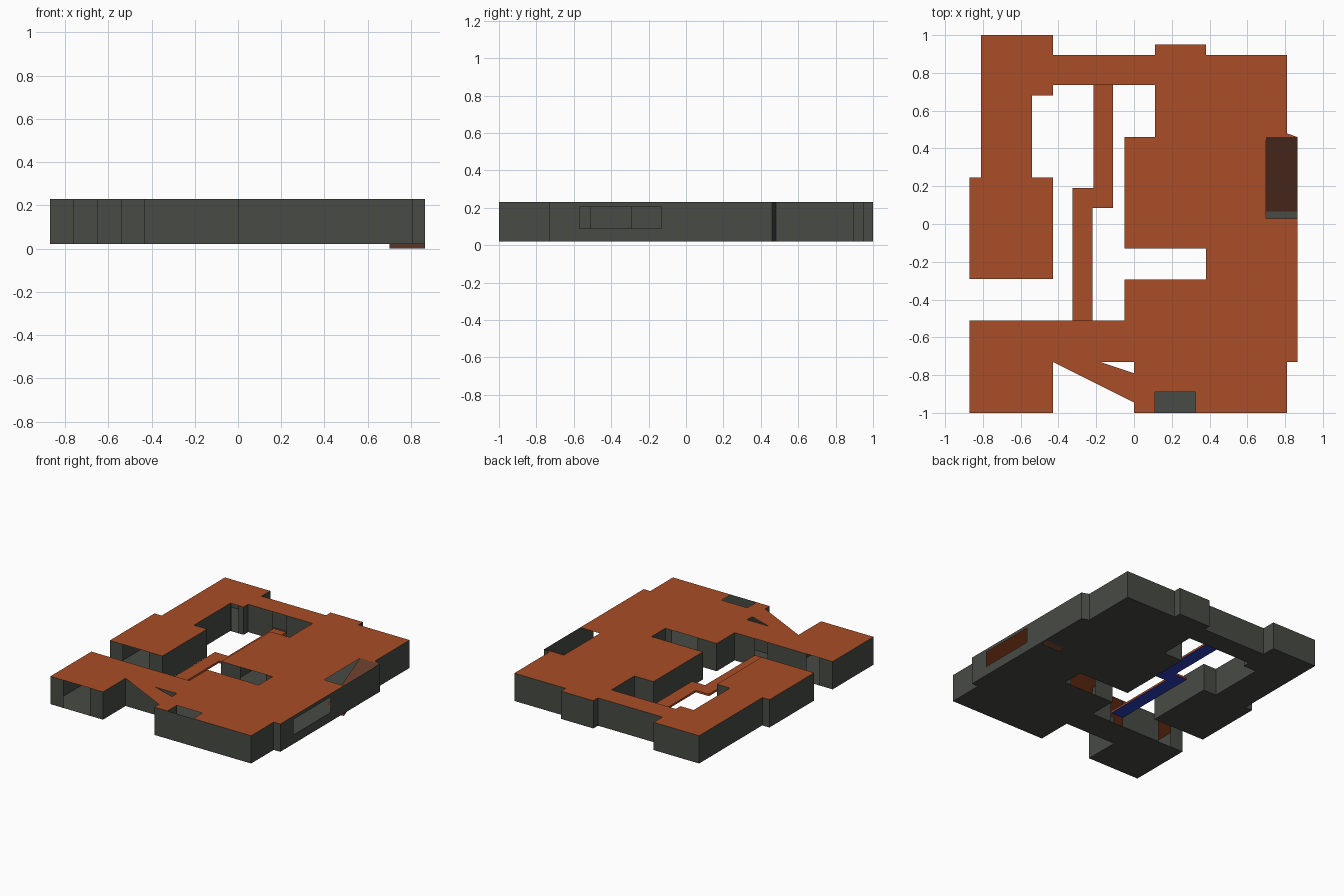
import bpy
from mathutils import Vector

if "Cube" in bpy.data.objects:
    bpy.data.objects.remove(bpy.data.objects["Cube"])

FLOOR, ROOF = 0.02, 0.23


def material(name, rgb):
    m = bpy.data.materials.new(name)
    m.diffuse_color = (*rgb, 1)
    m.use_nodes = True
    m.node_tree.nodes["Principled BSDF"].inputs["Base Color"].default_value = m.diffuse_color
    return m


ORANGE = material("orange_roof", (0.40, 0.075, 0.02))
DARK = material("dark_wall", (0.065, 0.07, 0.058))
BLUE = material("blue_underside", (0.02, 0.05, 0.50))
BROWN = material("brown_ramp", (0.12, 0.04, 0.02))


def make(name, verts, faces, mats, slots=None):
    me = bpy.data.meshes.new(name)
    me.from_pydata(verts, [], faces)
    for m in mats:
        me.materials.append(m)
    for p, s in zip(me.polygons, slots or [0] * len(faces)):
        p.material_index = s
    ob = bpy.data.objects.new(name, me)
    bpy.context.collection.objects.link(ob)
    return ob


def sheet(name, pts, z, mat, down=False):
    idx = list(range(len(pts)))
    return make(name, [(x, y, z) for x, y in pts], [idx[::-1] if down else idx], [mat])


# Floor plan, counter-clockwise
plan = [(-.87, -1), (-.43, -1), (-.43, -.73), (0, -.73), (0, -1), (.81, -1),
        (.81, -.73), (.865, -.73), (.865, .46), (.81, .48), (.81, .895), (.38, .895),
        (.38, .95), (.11, .95), (.11, .895), (-.43, .895), (-.43, 1), (-.81, 1),
        (-.81, .245), (-.87, .245), (-.87, -.29), (-.43, -.29), (-.43, .245),
        (-.54, .245), (-.54, .68), (-.43, .68), (-.43, .735), (.11, .735), (.11, .46),
        (-.05, .46), (-.05, -.13), (.38, -.13), (.38, -.295), (-.05, -.295),
        (-.05, -.51), (-.87, -.51)]

sheet("floor", plan, FLOOR, DARK, down=True)

# Roof: same plan with notches for the hatch and the ramp well
roof = []
for p in plan:
    roof.append(p)
    if p == (0, -1):
        roof += [(.11, -1), (.11, -.89), (.325, -.89), (.325, -1)]
    if p == (.865, -.73):
        roof += [(.865, .03), (.70, .03), (.70, .46)]
sheet("roof", roof, ROOF, ORANGE)
sheet("roof_flap", [(-.43, -.73), (0, -.945), (0, -.79), (-.18, -.73)], ROOF, ORANGE)

# Openings: wall axis, wall position, span along the wall, z range
openings = [
    ("y", -1, -.76, -.54, FLOOR, ROOF),
    ("y", -.51, -.76, -.65, FLOOR, ROOF),
    ("y", -.51, -.325, -.22, FLOOR, ROOF),
    ("y", -.29, -.76, -.54, FLOOR, ROOF),
    ("y", .68, -.53, -.47, FLOOR, ROOF),
    ("y", .735, -.22, -.11, FLOOR, ROOF),
    ("y", -.13, .11, .325, FLOOR, ROOF),
    ("y", -.295, .11, .325, FLOOR, ROOF),
    ("x", .865, -.57, -.13, .09, .205),
]

# Walls, split around their openings
verts, faces = [], []


def panel(a, b, z0, z1):
    if z1 - z0 < 1e-4 or (b - a).length < 1e-4:
        return
    n = len(verts)
    verts.extend([(a.x, a.y, z0), (b.x, b.y, z0), (b.x, b.y, z1), (a.x, a.y, z1)])
    faces.append((n, n + 1, n + 2, n + 3))


for p, q in zip(plan, plan[1:] + plan[:1]):
    a, b = Vector(p), Vector(q)
    cuts = []
    for axis, pos, s0, s1, z0, z1 in openings:
        k = 1 if axis == "y" else 0
        if abs(a[k] - pos) < 1e-4 and abs(b[k] - pos) < 1e-4:
            t = sorted((s - a[1 - k]) / (b[1 - k] - a[1 - k]) for s in (s0, s1))
            if t[0] > -.01 and t[1] < 1.01:
                cuts.append((t[0], t[1], z0, z1))
    last = a
    for t0, t1, z0, z1 in sorted(cuts):
        c, d = a.lerp(b, t0), a.lerp(b, t1)
        panel(last, c, FLOOR, ROOF)
        panel(c, d, FLOOR, z0)
        panel(c, d, z1, ROOF)
        last = d
    panel(last, b, FLOOR, ROOF)
make("walls", verts, faces, [DARK])

# Thin zigzag walkway across the courtyard, blue underneath
path = [(-.325, -.51), (-.22, -.51), (-.22, .085), (-.11, .085),
        (-.11, .735), (-.215, .735), (-.215, .19), (-.325, .19)]
n = len(path)
pv = [(x, y, z) for z in (.09, .105) for x, y in path]
pf = [list(range(n))[::-1], list(range(n, 2 * n))]
pf += [(i, (i + 1) % n, (i + 1) % n + n, i + n) for i in range(n)]
make("walkway", pv, pf, [BLUE, ORANGE], [0, 1] + [1] * n)

# Sloped ramp rising inside the roof well
make("ramp", [(.70, .03, 0), (.865, .03, 0), (.865, .46, ROOF), (.70, .46, ROOF)],
     [(0, 1, 2, 3)], [BROWN])
